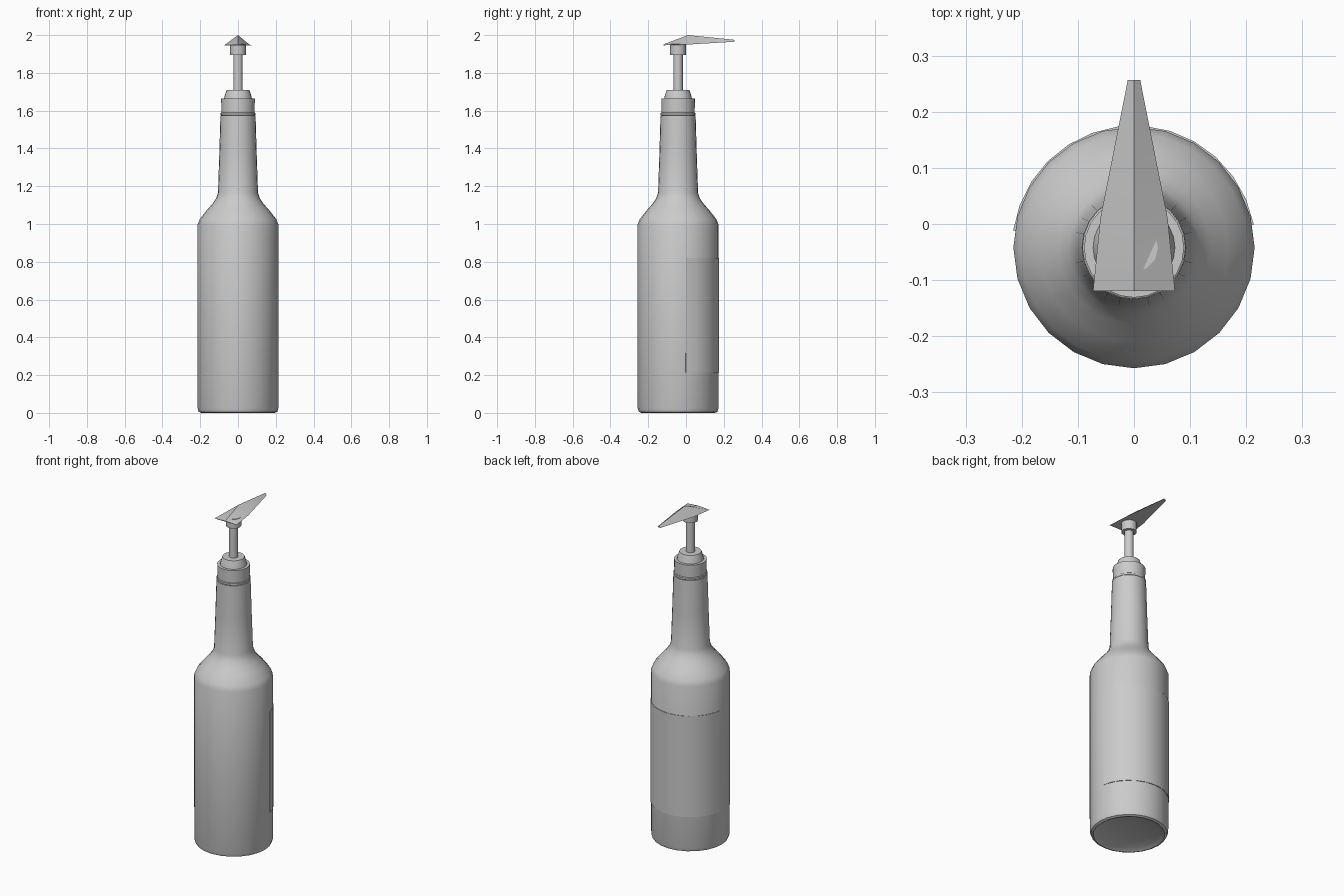
import bpy, bmesh, math

if "Cube" in bpy.data.objects:
    bpy.data.objects.remove(bpy.data.objects["Cube"])

AXIS_Y = -0.042


def finish(name, bm, angle=35):
    bmesh.ops.recalc_face_normals(bm, faces=bm.faces)
    me = bpy.data.meshes.new(name)
    bm.to_mesh(me)
    bm.free()
    ob = bpy.data.objects.new(name, me)
    bpy.context.collection.objects.link(ob)
    bpy.ops.object.select_all(action='DESELECT')
    ob.select_set(True)
    bpy.context.view_layer.objects.active = ob
    bpy.ops.object.shade_smooth_by_angle(angle=math.radians(angle))
    return ob


def lathe(name, profile, sides=24):
    """Revolve (radius, z) points about the bottle axis, capping both ends."""
    bm = bmesh.new()
    rings = []
    for r, z in profile:
        rings.append([bm.verts.new((r * math.sin(2 * math.pi * i / sides),
                                    AXIS_Y - r * math.cos(2 * math.pi * i / sides), z))
                      for i in range(sides)])
    for a, b in zip(rings, rings[1:]):
        for i in range(sides):
            j = (i + 1) % sides
            bm.faces.new((a[i], a[j], b[j], b[i]))
    bm.faces.new(rings[0])
    bm.faces.new(rings[-1])
    return finish(name, bm)


# Glass bottle: body, shoulder, long neck and lip
lathe("bottle", [(0.17, 0.012), (0.195, 0.0), (0.208, 0.006), (0.214, 0.025), (0.215, 0.5),
                 (0.215, 0.995), (0.203, 1.025), (0.168, 1.07), (0.136, 1.106),
                 (0.116, 1.135), (0.106, 1.165), (0.099, 1.37), (0.093, 1.575)])
lathe("neck_ring", [(0.084, 1.572), (0.092, 1.578), (0.092, 1.588), (0.084, 1.594)])

# Pump: screw cap, stepped collar, stem and head socket
lathe("screw_cap", [(0.088, 1.59), (0.089, 1.665)])
lathe("cap_collar", [(0.074, 1.66), (0.070, 1.68), (0.060, 1.71)])
lathe("pump_stem", [(0.025, 1.70), (0.025, 1.91)], 12)
lathe("head_socket", [(0.042, 1.895), (0.043, 1.952)], 12)

# Pump head: tapered wedge with a central ridge, (y, half width, edge z, ridge z)
sections = [(-0.119, 0.073, 1.946, 1.951), (0.01, 0.060, 1.950, 2.0),
            (0.257, 0.011, 1.965, 1.975)]
bm = bmesh.new()
loops = []
for y, w, low, high in sections:
    loops.append([bm.verts.new(p) for p in ((-w, y, low), (0, y, high), (w, y, low))])
for a, b in zip(loops, loops[1:]):
    for i in range(3):
        j = (i + 1) % 3
        bm.faces.new((a[i], a[j], b[j], b[i]))
bm.faces.new(loops[0])
bm.faces.new(loops[-1])
finish("pump_head", bm)

# Wrap-around label on the back half
bm = bmesh.new()
prev = None
for k in range(14):
    t = math.radians(11 + (172 - 11) * k / 13)
    col = [bm.verts.new((r * math.cos(t), AXIS_Y + r * math.sin(t), z))
           for r, z in ((0.21, 0.215), (0.2175, 0.215), (0.2175, 0.82), (0.21, 0.82))]
    if prev:
        for i in range(4):
            j = (i + 1) % 4
            bm.faces.new((prev[i], prev[j], col[j], col[i]))
    else:
        bm.faces.new(col)
    prev = col
bm.faces.new(prev)
finish("label", bm)
